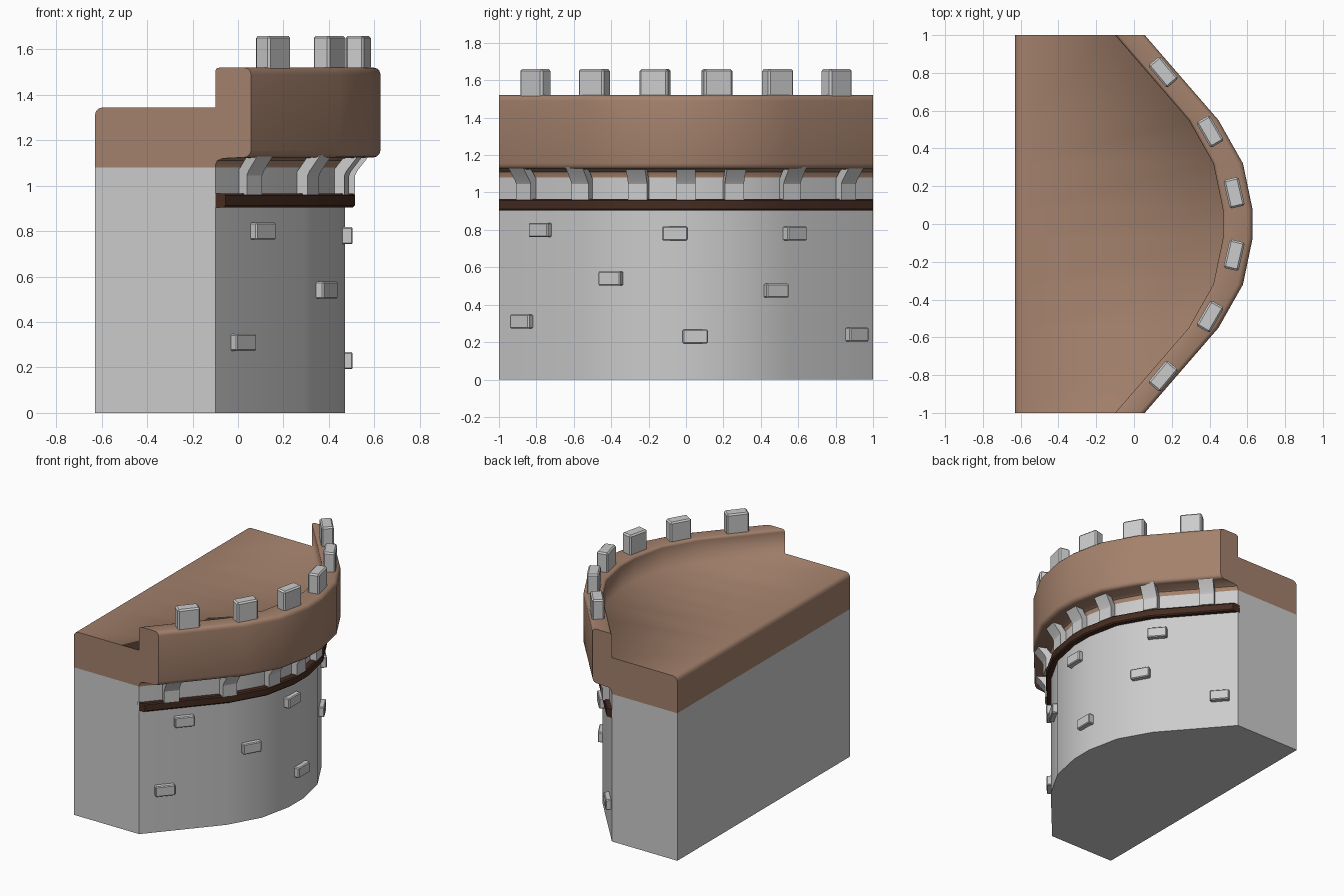
import bpy, bmesh, math
from mathutils import Vector, Matrix

if "Cube" in bpy.data.objects:
    bpy.data.objects.remove(bpy.data.objects["Cube"])

# plan curve of the wall face (x, y), mirrored about y = 0
HALF = [(-0.10, -1.0), (0.29, -0.55), (0.42, -0.32), (0.47, -0.08)]
PATH = HALF + [(x, -y) for x, y in reversed(HALF)]
BACK = -0.63


def material(name, rgb):
    m = bpy.data.materials.new(name)
    m.diffuse_color = (*rgb, 1)
    m.use_nodes = True
    m.node_tree.nodes["Principled BSDF"].inputs["Base Color"].default_value = m.diffuse_color
    return m


BROWN = material("clay_brown", (0.37, 0.22, 0.15))
DARK = material("dark_brown", (0.06, 0.025, 0.015))


def finish(name, bm, mat=None, angle=35):
    bmesh.ops.recalc_face_normals(bm, faces=bm.faces[:])
    for f in bm.faces:
        f.smooth = True
    for e in bm.edges:
        e.smooth = e.calc_face_angle(0) < math.radians(angle)
    me = bpy.data.meshes.new(name)
    bm.to_mesh(me)
    bm.free()
    ob = bpy.data.objects.new(name, me)
    bpy.context.collection.objects.link(ob)
    if mat:
        me.materials.append(mat)
    return ob


def loft(sections):
    """Skin closed sections of equal length and cap both ends."""
    bm = bmesh.new()
    rows = [[bm.verts.new(p) for p in s] for s in sections]
    n = len(rows[0])
    for a, b in zip(rows, rows[1:]):
        for i in range(n):
            j = (i + 1) % n
            bm.faces.new((a[i], a[j], b[j], b[i]))
    bm.faces.new(rows[0])
    bm.faces.new(rows[-1][::-1])
    return bm


def sweep(name, profile, mat=None):
    """profile(x) gives the (x, z) section where the wall face is at x."""
    return finish(name, loft([[(px, y, z) for px, z in profile(x)] for x, y in PATH]), mat)


def rounded(corner, r, start, sx=1):
    """Quarter arc, clockwise from the start angle, inside a square corner."""
    mid = math.radians(start - 45)
    cx = corner[0] - math.copysign(r, math.cos(mid))
    cz = corner[1] - math.copysign(r, math.sin(mid))
    return [(cx + r * math.cos(math.radians(start - a)),
             cz + r * math.sin(math.radians(start - a))) for a in (0, 30, 60, 90)]


def on_wall(y, offset=0.0):
    """Point on the wall curve at y, moved outward, with its facing angle."""
    for (x0, y0), (x1, y1) in zip(PATH, PATH[1:]):
        if y0 <= y <= y1:
            x = x0 + (x1 - x0) * (y - y0) / (y1 - y0)
            a = math.atan2(x0 - x1, y1 - y0)
            return x + offset * math.cos(a), y + offset * math.sin(a), a


def block(name, x, y, z, angle, size, bevel):
    bm = bmesh.new()
    m = Matrix.Translation((x, y, z)) @ Matrix.Rotation(angle, 4, 'Z') @ Matrix.Diagonal((*size, 1))
    bmesh.ops.create_cube(bm, size=1, matrix=m)
    bmesh.ops.bevel(bm, geom=bm.edges[:], offset=bevel, segments=1, affect='EDGES')
    return finish(name, bm, angle=30)


# stone wall body
sweep("wall_body", lambda x: [(BACK, 0), (x, 0), (x, 1.08), (BACK, 1.08)])


# walkway floor and overhanging parapet, one continuous section
def parapet(x):
    o = x + 0.157
    return ([(BACK, 1.08)] + rounded((BACK, 1.345), 0.035, 180) + [(x, 1.345)]
            + rounded((x, 1.52), 0.018, 180) + rounded((o, 1.52), 0.03, 90)
            + rounded((o, 1.125), 0.03, 0)
            + [(x + 0.03, 1.12), (x + 0.008, 1.11), (x, 1.09), (x, 1.08)])


walk = sweep("parapet_walk", parapet, BROWN)
# soft shading where the floor meets the inside of the parapet
for e in walk.data.edges:
    a, b = (walk.data.vertices[i].co for i in e.vertices)
    if max(abs(a.z - 1.345), abs(b.z - 1.345)) < 1e-4 and min(a.x, b.x) > -0.2 and abs(a.y - b.y) > 0.01:
        e.use_edge_sharp = False

# dark band under the corbels
sweep("trim_band", lambda x: [(x - 0.02, 0.905), (x + 0.037, 0.905), (x + 0.045, 0.913),
                              (x + 0.045, 0.957), (x + 0.037, 0.965), (x - 0.02, 0.965)], DARK)

# bent corbels carrying the parapet
CORBEL = [(-0.01, 0.96), (0.045, 0.96), (0.045, 1.045), (0.055, 1.065),
          (0.11, 1.135), (0.05, 1.135), (-0.01, 1.06)]
for i, y in enumerate((-0.84, -0.545, -0.25, 0, 0.25, 0.545, 0.84)):
    x, y, a = on_wall(y)
    m = Matrix.Translation((x, y, 0)) @ Matrix.Rotation(a, 4, 'Z')
    finish(f"corbel_{i + 1}", loft([[m @ Vector((px, s, z)) for px, z in CORBEL]
                                    for s in (-0.052, 0.052)]), angle=25)

# merlons on top of the parapet
for s in (-1, 1):
    for i, (x, y, deg) in enumerate(((0.53, 0.165, 13), (0.403, 0.49, 30), (0.155, 0.805, 40))):
        block(f"merlon_{'front' if s < 0 else 'back'}_{i + 1}", x, y * s, 1.58,
              math.radians(deg * s), (0.082, 0.155, 0.16), 0.01)

# bricks standing proud of the wall
BRICKS = [(-0.77, 0.80), (-0.06, 0.78), (0.575, 0.78), (-0.395, 0.54),
          (0.475, 0.475), (-0.87, 0.31), (0.05, 0.23), (0.905, 0.24)]
for i, (y, z) in enumerate(BRICKS):
    x, y, a = on_wall(y, 0.01)
    block(f"brick_{i + 1}", x, y, z, a, (0.05, 0.135, 0.075), 0.006)
